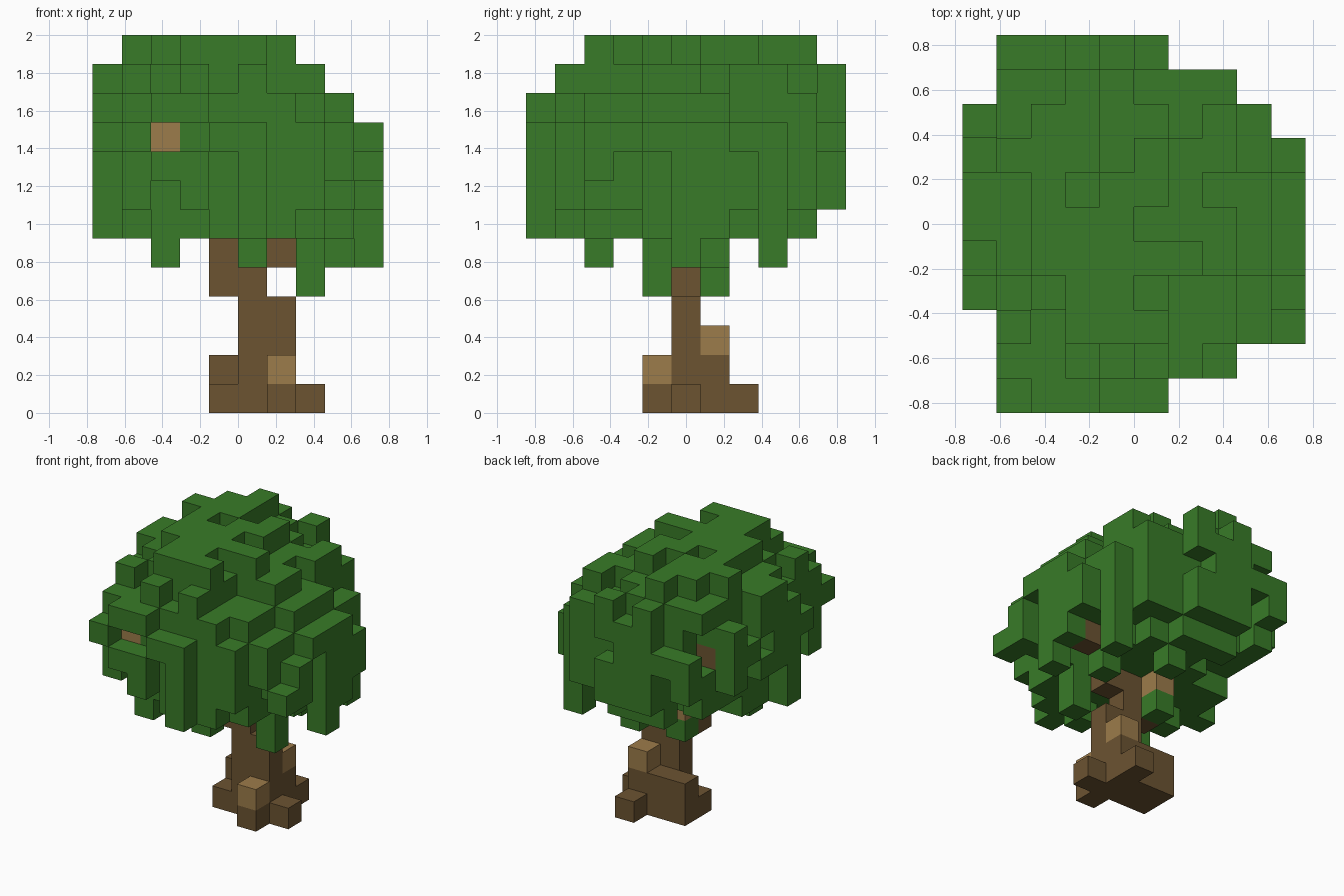
import bpy, bmesh, random
from mathutils import Vector

if "Cube" in bpy.data.objects:
    bpy.data.objects.remove(bpy.data.objects["Cube"])

random.seed(8)
S = 2 / 13                      # block size
NX, NY = 10, 11                 # blocks across and deep
SIDES = [Vector(v) for v in ((1, 0, 0), (-1, 0, 0), (0, 1, 0),
                             (0, -1, 0), (0, 0, 1), (0, 0, -1))]


def material(name, rgb):
    m = bpy.data.materials.new(name)
    m.use_nodes = True
    m.diffuse_color = (*rgb, 1)
    m.node_tree.nodes["Principled BSDF"].inputs["Base Color"].default_value = (*rgb, 1)
    return m


leaf_green = material("leaf_green", (0.040, 0.198, 0.021))
bark_brown = material("bark_brown", (0.149, 0.087, 0.031))
bark_light = material("bark_light", (0.335, 0.200, 0.069))


def column(i, j, lo, hi):
    return {(i, j, k) for k in range(lo, hi + 1)}


def near(c):
    return [tuple(int(a + b) for a, b in zip(c, d)) for d in SIDES]


def build(name, cells, solid, mats, pick):
    """Make one mesh from the exposed sides of a set of blocks."""
    bm = bmesh.new()
    for c in sorted(cells):
        mid = Vector((c[0] - NX / 2 + .5, c[1] - NY / 2 + .5, c[2] + .5))
        for d, n in zip(SIDES, near(c)):
            if n in solid:
                continue
            u = Vector((d.y, d.z, d.x))
            w = d.cross(u)
            corners = [mid + (d + u * a + w * b) / 2
                       for a, b in ((1, 1), (-1, 1), (-1, -1), (1, -1))]
            f = bm.faces.new([bm.verts.new(p * S) for p in corners])
            f.material_index = pick(c)
    bmesh.ops.remove_doubles(bm, verts=bm.verts, dist=S / 100)
    mesh = bpy.data.meshes.new(name)
    bm.to_mesh(mesh)
    bm.free()
    for m in mats:
        mesh.materials.append(m)
    obj = bpy.data.objects.new(name, mesh)
    bpy.context.collection.objects.link(obj)


# Trunk, roots and branch stubs
light = {(6, 4, 1), (6, 6, 2), (4, 6, 5), (2, 1, 9)}
trunk = light | column(5, 5, 0, 8) | column(6, 5, 0, 3) | column(4, 6, 0, 1)
trunk |= column(5, 6, 0, 1) | column(6, 6, 0, 1) | column(4, 5, 4, 5)
trunk |= {(4, 5, 0), (7, 5, 0), (6, 4, 0), (6, 7, 0), (6, 5, 5), (8, 6, 6), (1, 8, 9)}

# Crown outline: first and last block of each row, front to back
rows = [(1, 5), (1, 7), (1, 9)] + [(0, 9)] * 5 + [(0, 8), (1, 7), (1, 5)]
# Crown layers: centre, radii and sure reach, bottom to top
layers = {6: (0, -.5, 5, 5, .15), 7: (0, 0, 5, 5.5, .5), 8: (0, 0, 5, 5.5, .6),
          9: (0, 0, 5, 5.5, .52), 10: (-.5, 0, 4.5, 5.5, .46), 11: (-1, .5, 4, 5, .4)}

leaves = set()
for j, (first, last) in enumerate(rows):
    for i in range(first, last + 1):
        skirt = random.random()         # lower blocks hang in strands
        spot = set()
        for k, (cx, cy, rx, ry, sure) in layers.items():
            dx = abs(i + .5 - NX / 2 - cx) / rx
            dy = abs(j + .5 - NY / 2 - cy) / ry
            loose = skirt if k < 9 else random.random()
            if max(dx, dy) < 1 and dx ** 2.2 + dy ** 2.2 < sure + .75 * loose:
                spot.add((i, j, k))
        leaves |= spot or {(i, j, 9)}

# Crest of the crown, one string per row from front to back
crest = ["...###", "...##", "..#####", "..###", "..#.##", ".###.#", "..##", "...#"]
leaves |= {(i, j + 2, 12) for j, row in enumerate(crest)
           for i, mark in enumerate(row) if mark == "#"}

# Hanging leaf tips
for i, j, low in ((2, 2, 5), (5, 2, 5), (2, 4, 5), (7, 4, 4), (7, 6, 5), (4, 6, 4),
                  (9, 5, 5), (8, 8, 5), (5, 8, 5)):
    leaves |= column(i, j, low, 7)

# Protruding leaves
leaves |= column(1, 1, 7, 10) | column(0, 4, 6, 8) | column(5, 0, 6, 8)
leaves |= column(4, 10, 7, 8) | column(4, 9, 6, 8) | column(9, 5, 6, 9)
leaves |= column(1, 10, 8, 9) | column(9, 6, 6, 8) | column(0, 8, 8, 9)
leaves |= {(0, 6, 11), (1, 4, 11), (7, 5, 11), (5, 10, 11), (3, 1, 11), (3, 0, 10),
           (3, 10, 10), (0, 5, 10), (8, 5, 10), (3, 10, 9), (4, 0, 9), (0, 5, 9)}

# Gaps that reveal the branches and notches in the rim
leaves -= {(2, 0, 9), (1, 0, 10), (2, 0, 7), (2, 0, 6), (2, 1, 6), (1, 1, 6)}
leaves -= {(1, 9, 9), (1, 9, 10), (8, 7, 6), (9, 7, 6)} | column(9, 2, 8, 10)
leaves |= {(2, 0, 8), (2, 0, 10), (1, 9, 8), (1, 8, 8), (9, 2, 7)}
leaves -= trunk

solid = leaves | trunk
build("trunk", trunk, solid, [bark_brown, bark_light], lambda c: int(c in light))
build("leaf_crown", leaves, solid, [leaf_green], lambda c: 0)
